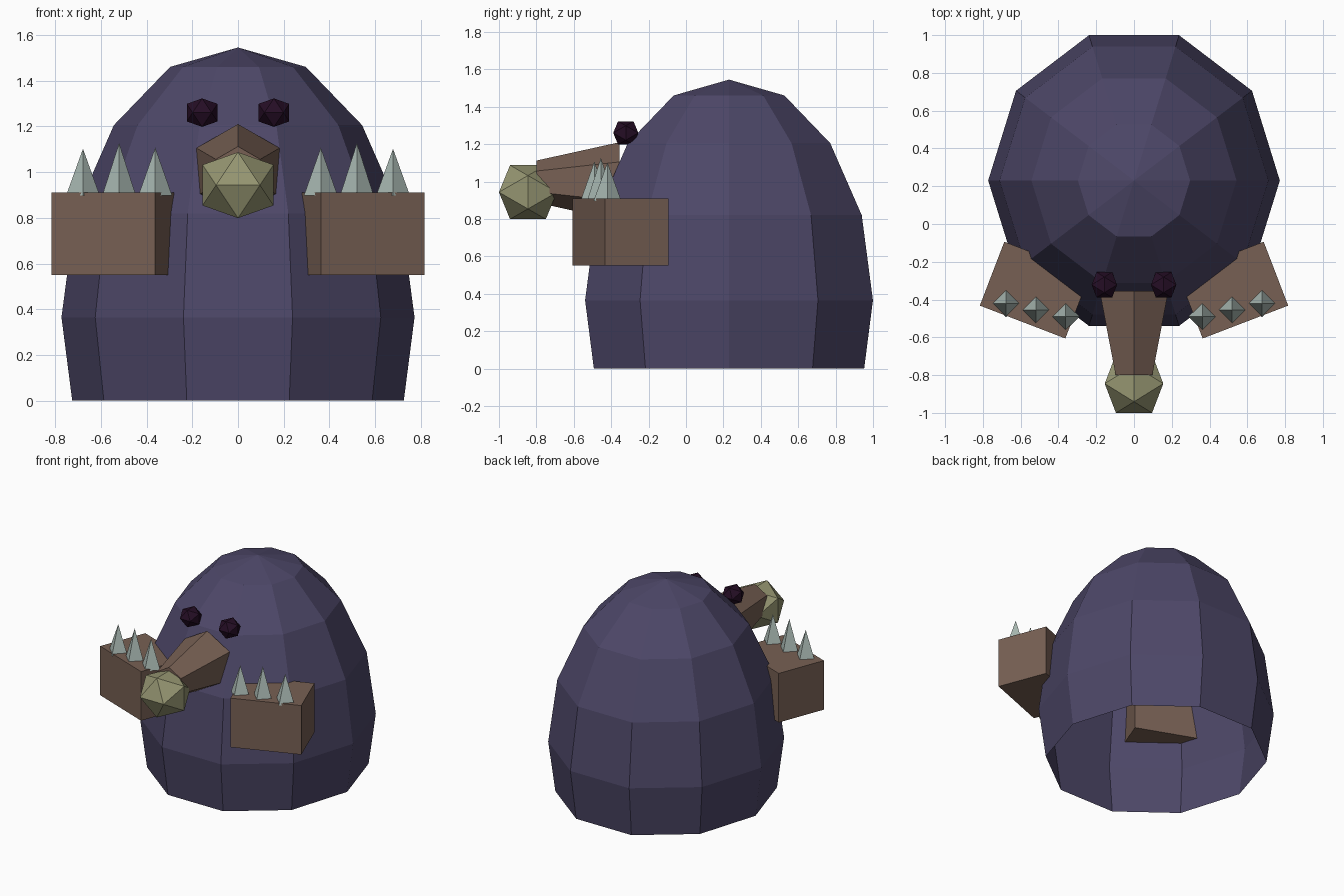
import bpy, bmesh, math
from mathutils import Matrix, Vector

cube = bpy.data.objects.get("Cube")
if cube:
    bpy.data.objects.remove(cube, do_unlink=True)


def material(name, rgb):
    m = bpy.data.materials.new(name)
    m.use_nodes = True
    m.diffuse_color = (*rgb, 1)
    bsdf = next(n for n in m.node_tree.nodes if n.type == 'BSDF_PRINCIPLED')
    bsdf.inputs["Base Color"].default_value = (*rgb, 1)
    return m


PURPLE = material("dusky purple", (0.074, 0.063, 0.138))
BROWN = material("brown", (0.185, 0.117, 0.088))
BONE = material("pale spike", (0.40, 0.485, 0.45))
OLIVE = material("olive nose", (0.30, 0.30, 0.165))
DARK = material("dark eye", (0.018, 0.004, 0.018))


def finish(bm, name, mat, matrix=Matrix()):
    bm.transform(matrix)
    bmesh.ops.recalc_face_normals(bm, faces=bm.faces)
    mesh = bpy.data.meshes.new(name)
    bm.to_mesh(mesh)
    bm.free()
    mesh.materials.append(mat)
    obj = bpy.data.objects.new(name, mesh)
    bpy.context.collection.objects.link(obj)
    return obj


def cone(name, mat, sides, r1, r2, depth, matrix):
    bm = bmesh.new()
    bmesh.ops.create_cone(bm, cap_ends=True, segments=sides,
                          radius1=r1, radius2=r2, depth=depth)
    return finish(bm, name, mat, matrix)


def icosahedron(name, mat, centre, radius):
    # twelve corners of three crossed golden rectangles, slightly squashed
    phi = (1 + math.sqrt(5)) / 2
    bm = bmesh.new()
    for a in (-1, 1):
        for b in (-phi, phi):
            for co in ((a, b, 0), (0, a, b), (b, 0, a)):
                bm.verts.new(Vector(co) * radius / phi)
    bmesh.ops.convex_hull(bm, input=bm.verts)
    return finish(bm, name, mat,
                  Matrix.Translation(centre) @ Matrix.Diagonal((1, 1, 0.93, 1)))


# Body: ten-sided hollow dome, open underneath
SIDES = 10
profile = [(0.725, 0), (0.772, 0.365), (0.712, 0.82), (0.543, 1.205), (0.297, 1.46)]
bm = bmesh.new()
rings = []
for r, z in profile:
    angles = [math.tau * i / SIDES for i in range(SIDES)]
    rings.append([bm.verts.new((r * math.cos(a), 0.23 + 1.048 * r * math.sin(a), z))
                  for a in angles])
for low, high in zip(rings, rings[1:]):
    for i in range(SIDES):
        j = (i + 1) % SIDES
        bm.faces.new((low[i], low[j], high[j], high[i]))
tip = bm.verts.new((0, 0.23, 1.545))
for i in range(SIDES):
    bm.faces.new((rings[-1][i], rings[-1][(i + 1) % SIDES], tip))
finish(bm, "body", PURPLE)

# Snout: tapered hexagonal tube pointing forward
cone("snout", BROWN, 6, 0.21, 0.112, 0.445,
     Matrix.Translation((0, -0.578, 1.0)) @ Matrix.Rotation(math.pi / 2, 4, 'X')
     @ Matrix.Rotation(math.pi / 2, 4, 'Z') @ Matrix.Rotation(math.pi / 2, 4, 'Z'))
icosahedron("nose", OLIVE, (0, -0.845, 0.943), 0.155)

# Paired parts
for side, s in (("left", 1), ("right", -1)):
    icosahedron(side + "_eye", DARK, (s * 0.157, -0.322, 1.26), 0.067)

    # Foot block turned outward
    bm = bmesh.new()
    bmesh.ops.create_cube(bm, size=1)
    finish(bm, side + "_arm", BROWN,
           Matrix.Translation((s * 0.525, -0.35, 0.73))
           @ Matrix.Rotation(s * math.radians(21), 4, 'Z')
           @ Matrix.Diagonal((0.485, 0.362, 0.36, 1)))

    # Row of three claws along the front edge
    for i in range(3):
        height = (0.21, 0.23, 0.205)[i]
        cone(f"{side}_claw_{i + 1}", BONE, 4, 0.074, 0, height,
             Matrix.Translation((s * (0.362 + 0.158 * i), -0.49 + 0.035 * i,
                                 0.897 + height / 2)))
